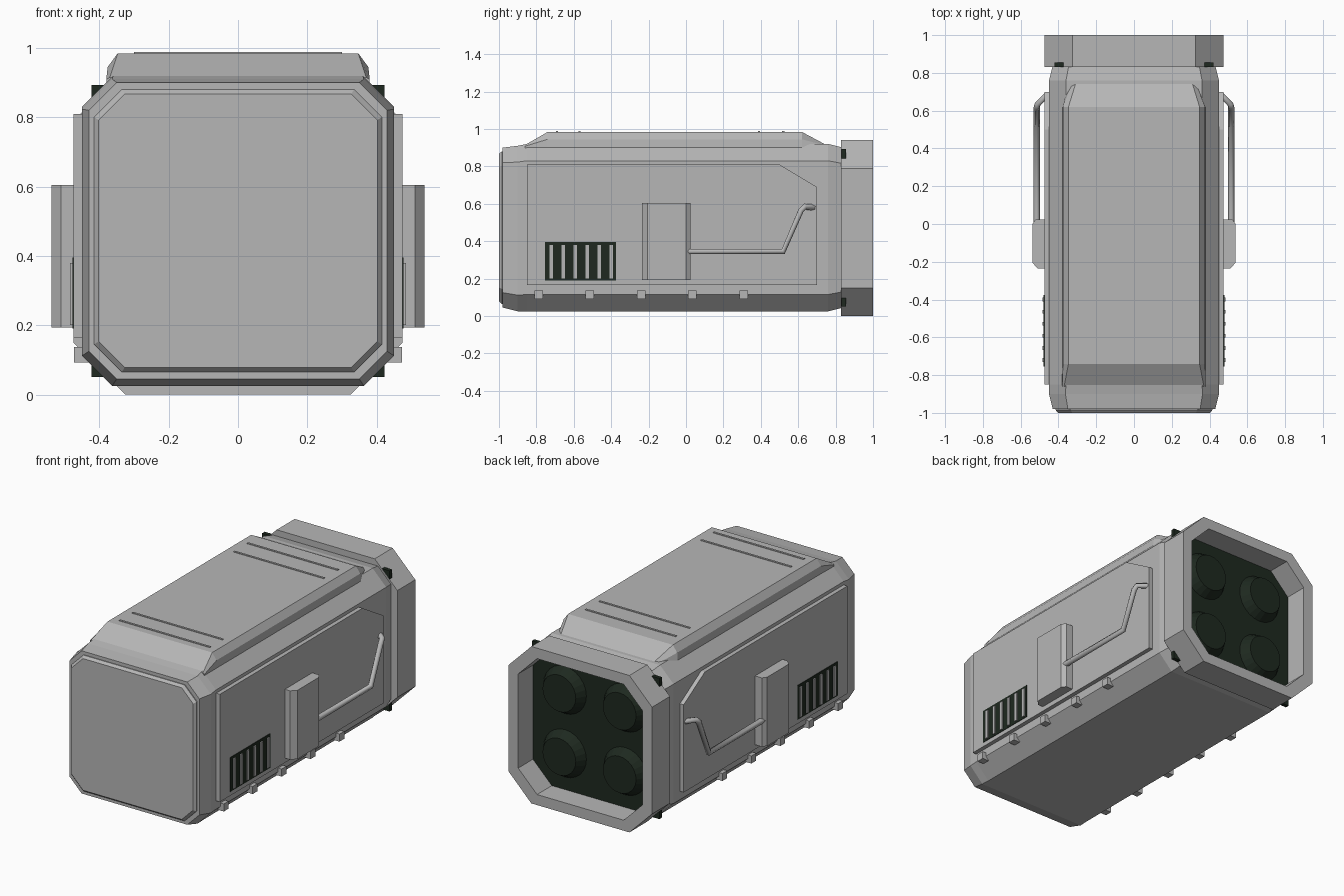
import bpy
import bmesh
from mathutils import Matrix

cube = bpy.data.objects.get("Cube")
if cube:
    bpy.data.objects.remove(cube, do_unlink=True)


def material(name, rgb):
    m = bpy.data.materials.new(name)
    m.use_nodes = True
    m.diffuse_color = (*rgb, 1)
    m.node_tree.nodes["Principled BSDF"].inputs["Base Color"].default_value = (*rgb, 1)
    return m


GREY = material("hull grey", (0.47, 0.47, 0.47))
DARK = material("dark green", (0.013, 0.022, 0.014))


def finish(name, bm, mats, mirror=False):
    bmesh.ops.recalc_face_normals(bm, faces=bm.faces)
    mesh = bpy.data.meshes.new(name)
    bm.to_mesh(mesh)
    bm.free()
    for m in mats:
        mesh.materials.append(m)
    ob = bpy.data.objects.new(name, mesh)
    bpy.context.collection.objects.link(ob)
    if mirror:
        ob.modifiers.new("Mirror", "MIRROR")
    return ob


def loft(name, rings, mats, mirror=False, end_mat=0):
    """Skin a list of equal-length point rings and cap both ends."""
    bm = bmesh.new()
    loops = [[bm.verts.new(p) for p in ring] for ring in rings]
    n = len(loops[0])
    for a, b in zip(loops, loops[1:]):
        for i in range(n):
            bm.faces.new((a[i], a[(i + 1) % n], b[(i + 1) % n], b[i]))
    bm.faces.new(loops[0])
    bm.faces.new(loops[-1]).material_index = end_mat
    return finish(name, bm, mats, mirror)


def octagon(y, hw, z0, z1, c):
    half = [(hw - c, z0), (hw, z0 + c), (hw, z1 - c), (hw - c, z1)]
    return [(x, y, z) for x, z in half] + [(-x, y, z) for x, z in reversed(half)]


def boxes(name, spans, mat, mirror=False):
    """One object made of axis-aligned boxes given as (low corner, high corner)."""
    bm = bmesh.new()
    for lo, hi in spans:
        mid = [(a + b) / 2 for a, b in zip(lo, hi)]
        size = [b - a for a, b in zip(lo, hi)]
        bmesh.ops.create_cube(bm, size=1, matrix=Matrix.Translation(mid) @ Matrix.Diagonal((*size, 1)))
    return finish(name, bm, [mat], mirror)


# Main hull, tapered at both ends
loft("hull", [octagon(-0.98, 0.43, 0.045, 0.9, 0.08),
              octagon(-0.9, 0.45, 0.025, 0.91, 0.087),
              octagon(-0.85, 0.45, 0.025, 0.92, 0.09),
              octagon(0.76, 0.45, 0.025, 0.92, 0.09),
              octagon(0.84, 0.43, 0.045, 0.9, 0.085)], [GREY])

# Bevelled front door plate
loft("front_plate", [octagon(-0.975, 0.415, 0.065, 0.88, 0.08),
                     octagon(-0.985, 0.415, 0.065, 0.88, 0.08),
                     octagon(-1.0, 0.402, 0.078, 0.867, 0.075)], [GREY])

# Hollow rear collar with a dark floor
loft("rear_collar", [octagon(0.83, 0.475, 0, 0.94, 0.15),
                     octagon(1.0, 0.475, 0, 0.94, 0.15),
                     octagon(1.0, 0.412, 0.063, 0.877, 0.125),
                     octagon(0.86, 0.412, 0.063, 0.877, 0.125)], [GREY, DARK], end_mat=1)

# Round thruster discs in the collar
bm = bmesh.new()
for x in (-0.2, 0.2):
    for z in (0.28, 0.66):
        bmesh.ops.create_cone(bm, cap_ends=True, segments=24, radius1=0.11, radius2=0.145, depth=0.06,
                              matrix=Matrix.Translation((x, 0.885, z)) @ Matrix.Rotation(1.5708, 4, "X"))
finish("thrusters", bm, [DARK])


# Raised roof with sloping ends
def roof_section(y, pts):
    return [(x, y, z) for x, z in pts] + [(-x, y, z) for x, z in reversed(pts)]


full = [(0.38, 0.89), (0.376, 0.945), (0.347, 0.984)]
loft("roof", [roof_section(-0.86, [(0.38, 0.89), (0.38, 0.908), (0.37, 0.915)]),
              roof_section(-0.74, full),
              roof_section(0.62, full),
              roof_section(0.74, [(0.35, 0.89), (0.33, 0.913), (0.31, 0.92)])], [GREY])
boxes("roof_ribs", [((-0.3, y - 0.006, 0.98), (0.3, y + 0.006, 0.988))
                    for y in (-0.69, -0.57, 0.39, 0.52)], GREY)

# Side panels with a clipped upper rear corner
outline = [(-0.85, 0.165), (0.7, 0.165), (0.7, 0.69), (0.5, 0.81), (-0.85, 0.81)]
loft("side_panel", [[(x, y, z) for y, z in outline] for x in (0.44, 0.475)], [GREY], mirror=True)

# Chamfered side boxes
plan = [(0.47, -0.235), (0.51, -0.235), (0.538, -0.205), (0.538, 0.0), (0.52, 0.025), (0.47, 0.025)]
loft("side_box", [[(x, y, z) for x, y in plan] for z in (0.193, 0.605)], [GREY], mirror=True)

# Bent side pipes
curve = bpy.data.curves.new("side_pipe", "CURVE")
curve.dimensions = "3D"
curve.bevel_depth = 0.017
curve.bevel_resolution = 1
curve.use_fill_caps = True
path = [(0.515, 0.0, 0.345), (0.515, 0.52, 0.345), (0.515, 0.615, 0.565),
        (0.51, 0.635, 0.585), (0.465, 0.68, 0.58)]
for side in (-1, 1):
    spline = curve.splines.new("POLY")
    spline.points.add(len(path) - 1)
    for p, (x, y, z) in zip(spline.points, path):
        p.co = (x * side, y, z, 1)
curve.materials.append(GREY)
pipe = bpy.data.objects.new("side_pipe", curve)
bpy.context.collection.objects.link(pipe)

# Dark side vents with upright slats
boxes("vent", [((0.47, -0.755, 0.19), (0.478, -0.375, 0.395))], DARK, mirror=True)
boxes("vent_slats", [((0.47, -0.73 + i * 0.064, 0.2), (0.485, -0.71 + i * 0.064, 0.38))
                     for i in range(6)], GREY, mirror=True)

# Small pegs along the lower edges
boxes("lower_pegs", [((0.43, -0.81 + i * 0.274, 0.092), (0.473, -0.765 + i * 0.274, 0.137))
                     for i in range(5)], GREY, mirror=True)

# Dark corner clips ahead of the collar
boxes("corner_clips", [((0.365, 0.832, z), (0.422, 0.855, z + 0.055)) for z in (0.05, 0.838)],
      DARK, mirror=True)
